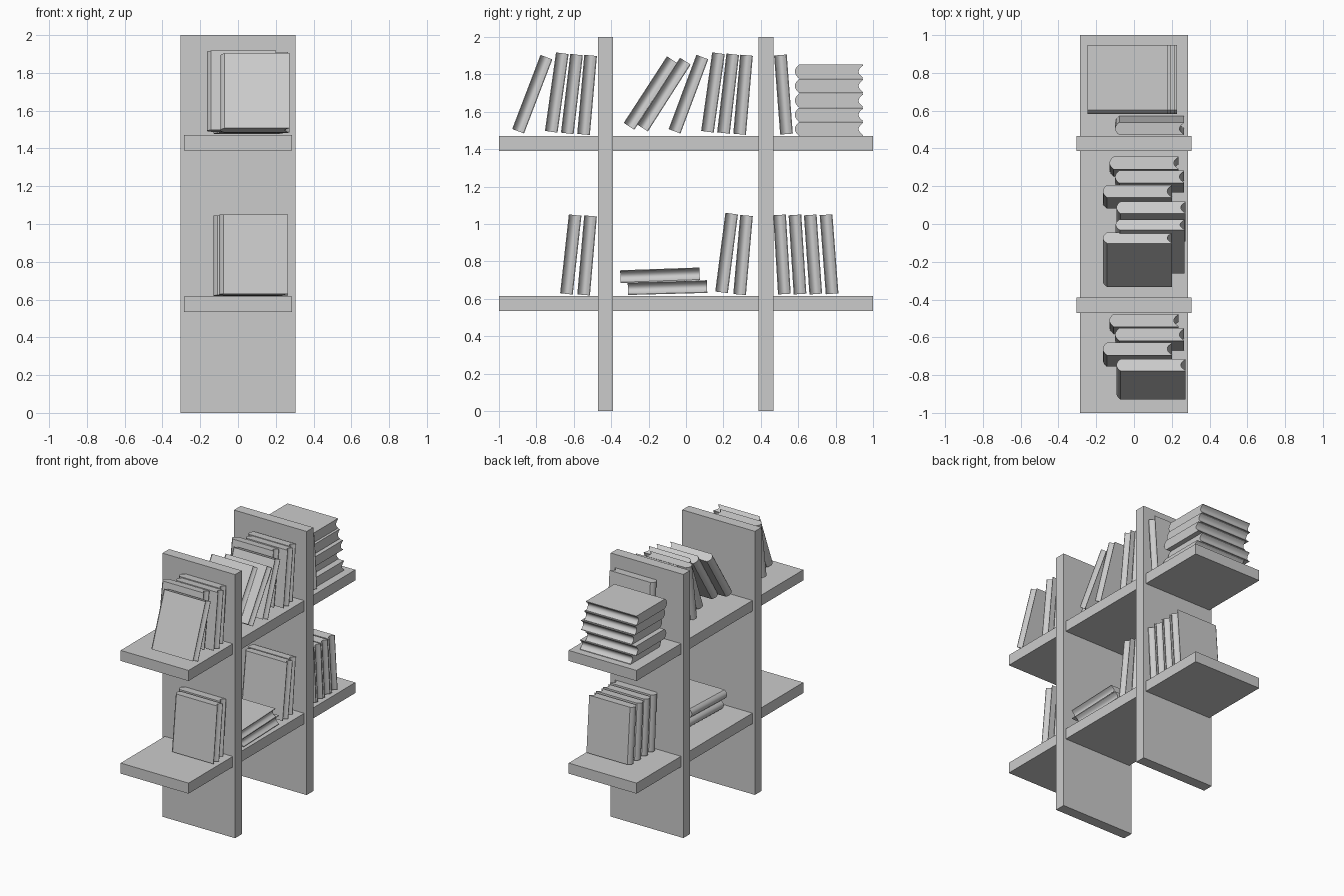
import bpy, bmesh, math
from mathutils import Matrix

if "Cube" in bpy.data.objects:
    bpy.data.objects.remove(bpy.data.objects["Cube"])

grey = bpy.data.materials.new("plain_grey")
grey.diffuse_color = (0.6, 0.6, 0.6, 1)
grey.use_nodes = True
grey.node_tree.nodes["Principled BSDF"].inputs["Base Color"].default_value = grey.diffuse_color

BOOK_W, BOOK_T, BOOK_H = 0.365, 0.068, 0.424


def add_object(name, bm):
    bmesh.ops.recalc_face_normals(bm, faces=bm.faces[:])
    me = bpy.data.meshes.new(name)
    bm.to_mesh(me)
    bm.free()
    me.materials.append(grey)
    ob = bpy.data.objects.new(name, me)
    bpy.context.collection.objects.link(ob)
    return ob


def box(name, x, y, z):
    bm = bmesh.new()
    bmesh.ops.create_cube(bm, size=1)
    for v in bm.verts:
        for i, (a, b) in enumerate((x, y, z)):
            v.co[i] = a + (v.co[i] + 0.5) * (b - a)
    return add_object(name, bm)


def book(name, matrix, thick=BOOK_T):
    """Rounded spine at local x=0, hollow page edge at x=BOOK_W."""
    n, half = 10, thick / 2
    us = [-1 + 2 * i / n for i in range(n + 1)]
    lip = half - 0.004
    profile = [(0.022 * u * u, -u * half) for u in us]              # spine, going +y to -y
    profile += [(BOOK_W, -half)]
    profile += [(BOOK_W - 0.024 * (1 - u * u), u * lip) for u in us]  # page edge
    profile += [(BOOK_W, half)]
    bm = bmesh.new()
    face = bm.faces.new([bm.verts.new((x, y, -BOOK_H / 2)) for x, y in profile])
    ext = bmesh.ops.extrude_face_region(bm, geom=[face])
    for v in ext["geom"]:
        if isinstance(v, bmesh.types.BMVert):
            v.co.z += BOOK_H
    ob = add_object(name, bm)
    ob.matrix_world = matrix
    bpy.ops.object.select_all(action='DESELECT')
    ob.select_set(True)
    bpy.context.view_layer.objects.active = ob
    bpy.ops.object.shade_smooth_by_angle(angle=math.radians(30))
    return ob


# Two uprights and two shelves
for side, y0, y1 in (("front", -0.47, -0.39), ("back", 0.387, 0.467)):
    box(f"upright_{side}", (-0.305, 0.305), (y0, y1), (0, 2))
for level, z0, z1 in (("lower", 0.535, 0.615), ("upper", 1.39, 1.47)):
    box(f"shelf_{level}", (-0.285, 0.285), (-1, 1), (z0, z1))

# Standing and leaning books: spine x, centre y, centre z, lean towards +y
rows = {
    "upper_front_book": [(-0.093, -0.822, 1.694, 20.9), (-0.165, -0.691, 1.703, 8),
                         (-0.10, -0.610, 1.695, 6.7), (-0.13, -0.529, 1.690, 5.1)],
    "upper_middle_book": [(-0.165, -0.189, 1.700, 33), (-0.097, -0.118, 1.692, 32.6),
                          (-0.093, 0.013, 1.694, 20.5), (-0.165, 0.144, 1.703, 8),
                          (-0.10, 0.225, 1.697, 6.7), (-0.13, 0.305, 1.691, 5)],
    "upper_back_book": [(-0.10, 0.521, 1.692, -4.4)],
    "lower_front_book": [(-0.10, -0.616, 0.837, 6.3), (-0.13, -0.529, 0.832, 5)],
    "lower_flat_book": [(-0.10, -0.099, 0.660, 88.5), (-0.10, -0.139, 0.726, 88)],
    "lower_middle_book": [(-0.10, 0.217, 0.845, 7.3), (-0.13, 0.305, 0.834, 5)],
    "lower_back_book": [(-0.10, 0.513, 0.837, -3.5), (-0.10, 0.596, 0.837, -3.7),
                        (-0.10, 0.679, 0.837, -4), (-0.10, 0.765, 0.838, -4.4)],
}
for name, items in rows.items():
    for i, (x, y, z, lean) in enumerate(items, 1):
        book(f"{name}_{i}", Matrix.Translation((x, y, z)) @ Matrix.Rotation(math.radians(-lean), 4, 'X'))

# Flat stack at the back of the upper shelf, spines facing -y
lay = Matrix(((0, 0, 1, 0), (1, 0, 0, 0), (0, 1, 0, 0), (0, 0, 0, 1)))
stack = [(0.015, 1.508), (-0.03, 1.584), (0.005, 1.660), (-0.02, 1.738), (-0.035, 1.815)]
for i, (x, z) in enumerate(stack, 1):
    book(f"stacked_book_{i}", Matrix.Translation((x, 0.582, z)) @ lay, 0.073)
